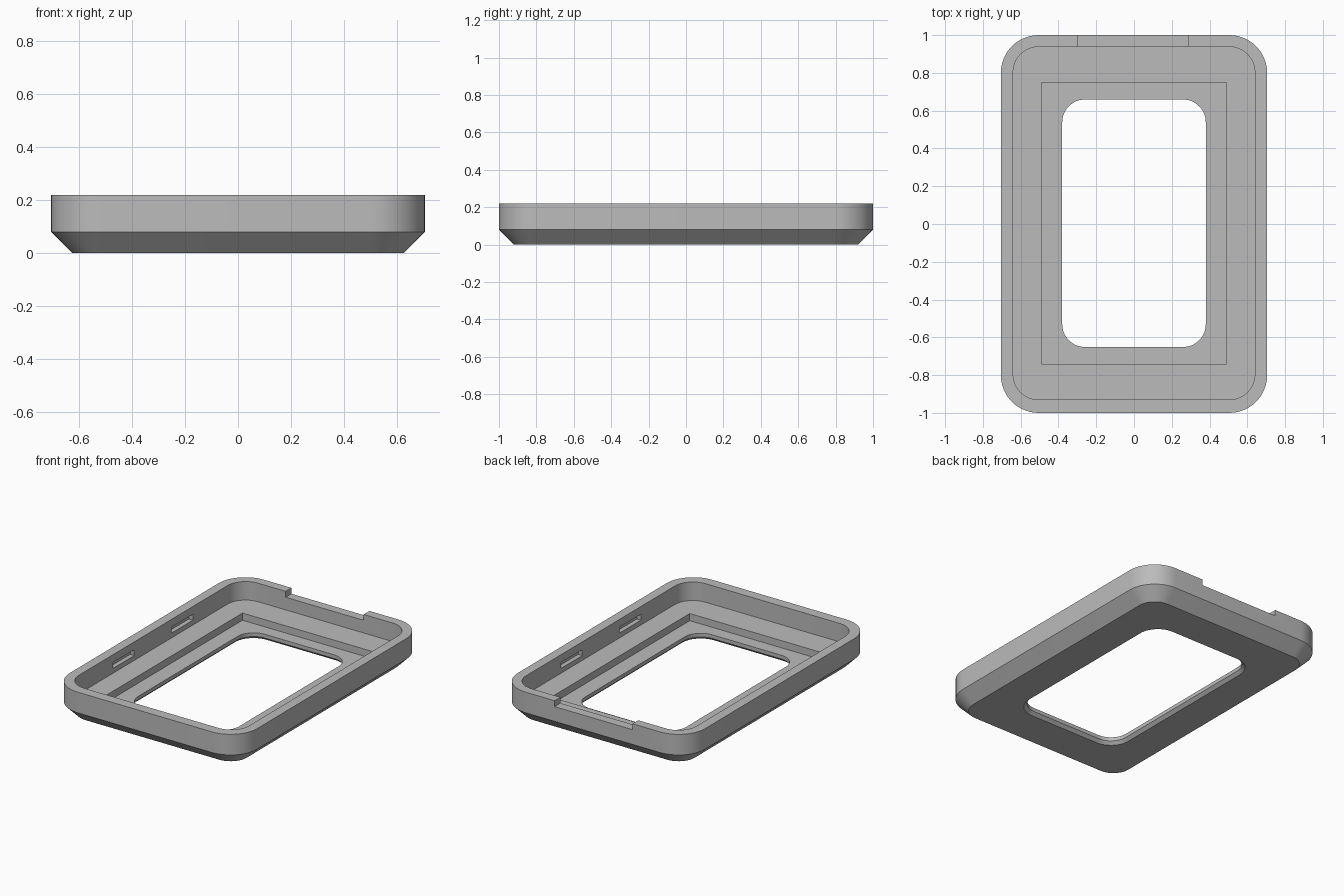
import bpy, bmesh, math

if "Cube" in bpy.data.objects:
    bpy.data.objects.remove(bpy.data.objects["Cube"])

SEG = 12          # segments per rounded corner
SHIFT = 0.004     # slight offset of the inner openings toward the back

grey = bpy.data.materials.new("plain grey")
grey.use_nodes = True
colour = (0.5, 0.5, 0.5, 1)
grey.diffuse_color = colour
grey.node_tree.nodes["Principled BSDF"].inputs["Base Color"].default_value = colour


def ring(bm, hx, hy, r, z, oy=0.0):
    """Rounded rectangle of vertices with half sizes hx, hy and corner radius r."""
    verts = []
    for q, (sx, sy) in enumerate([(1, 1), (-1, 1), (-1, -1), (1, -1)]):
        for i in range(SEG + 1):
            a = math.pi / 2 * (q + i / SEG)
            verts.append(bm.verts.new((sx * (hx - r) + r * math.cos(a),
                                       sy * (hy - r) + r * math.sin(a) + oy, z)))
    return verts


def cut_box(target, name, size, loc):
    """Subtract a box from the target."""
    bpy.ops.mesh.primitive_cube_add(size=1, location=loc)
    box = bpy.context.object
    box.name = name
    box.scale = size
    box.hide_render = True
    mod = target.modifiers.new(name, "BOOLEAN")
    mod.operation = "DIFFERENCE"
    mod.solver = "EXACT"
    mod.object = box
    bpy.context.view_layer.objects.active = target
    bpy.ops.object.modifier_apply(modifier=name)
    bpy.data.objects.remove(box)


# Frame: one closed cross-section carried round the rounded rectangle
bm = bmesh.new()
rings = [
    ring(bm, 0.40, 0.675, 0.14, 0, SHIFT),         # flared window, underside
    ring(bm, 0.625, 0.92, 0.12, 0),                # underside edge
    ring(bm, 0.705, 1.0, 0.20, 0.08),              # top of the chamfer
    ring(bm, 0.705, 1.0, 0.20, 0.22),              # outer rim
    ring(bm, 0.64, 0.934, 0.135, 0.22, SHIFT),     # inner rim
    ring(bm, 0.64, 0.934, 0.135, 0.094, SHIFT),    # tray floor
    ring(bm, 0.49, 0.744, 0, 0.094, SHIFT),        # square recess, top
    ring(bm, 0.49, 0.744, 0, 0.045, SHIFT),        # square recess, floor
    ring(bm, 0.38, 0.655, 0.12, 0.045, SHIFT),     # window, top
    ring(bm, 0.38, 0.655, 0.12, 0.02, SHIFT),      # window, start of flare
]
count = len(rings[0])
for a, b in zip(rings, rings[1:] + rings[:1]):
    for i in range(count):
        j = (i + 1) % count
        bm.faces.new((a[i], a[j], b[j], b[i]))
bmesh.ops.remove_doubles(bm, verts=bm.verts, dist=1e-5)
bmesh.ops.recalc_face_normals(bm, faces=bm.faces)
mesh = bpy.data.meshes.new("bezel_frame")
bm.to_mesh(mesh)
bm.free()
mesh.materials.append(grey)
frame = bpy.data.objects.new("bezel_frame", mesh)
bpy.context.collection.objects.link(frame)

# Notch in the back rim
cut_box(frame, "back_notch", (0.586, 0.2, 0.08), (-0.005, 1.0, 0.22))

# Blind clip slots inside both long walls
for sx in (-1, 1):
    for sy in (-1, 1):
        cut_box(frame, "clip_slot", (0.08, 0.23, 0.04), (sx * 0.63, sy * 0.315, 0.147))

bpy.ops.object.select_all(action="DESELECT")
frame.select_set(True)
bpy.context.view_layer.objects.active = frame
bpy.ops.object.shade_smooth_by_angle(angle=math.radians(30))
